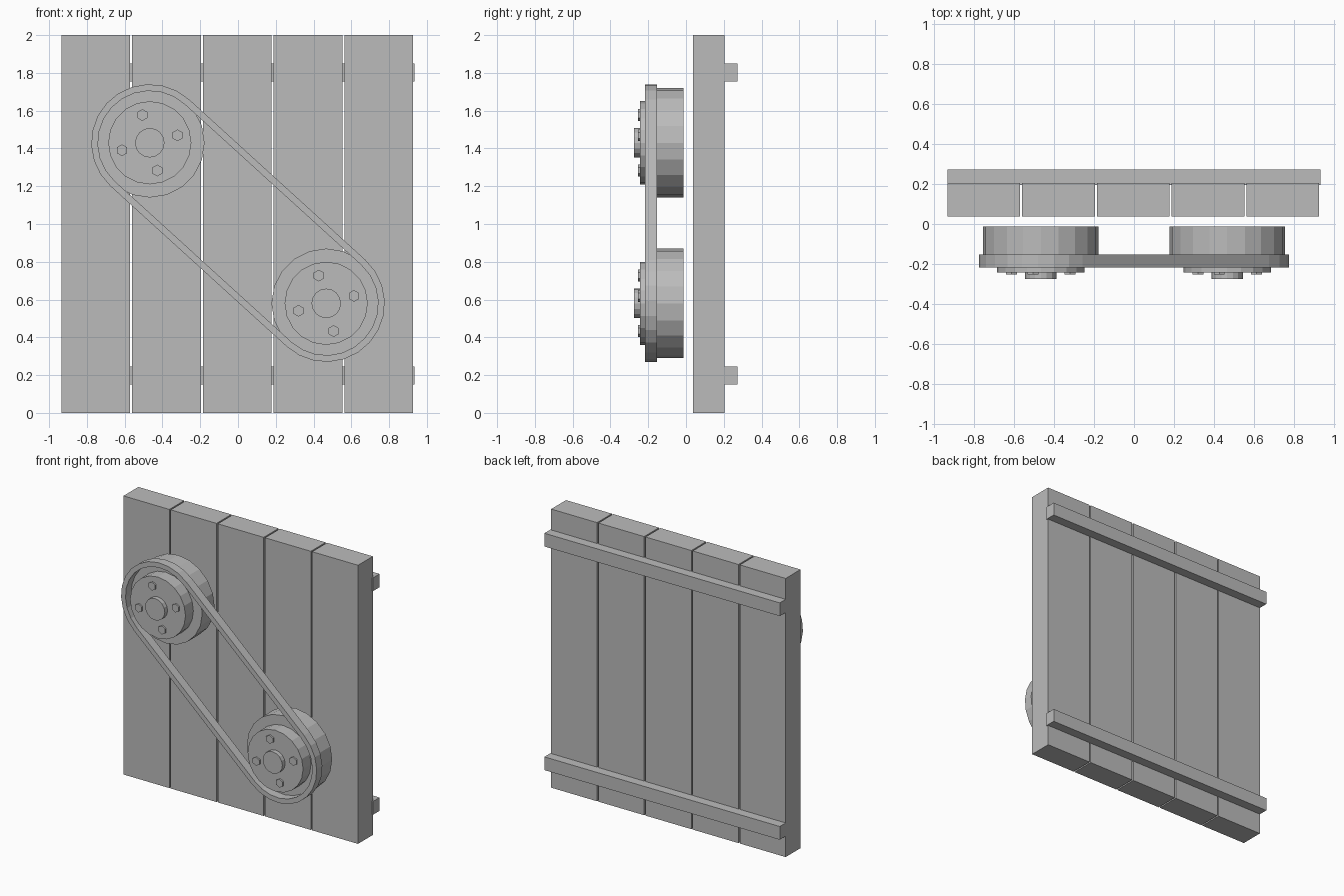
import bpy, bmesh
from math import sin, cos, pi, atan2, acos, radians
from mathutils import Vector, Matrix

if "Cube" in bpy.data.objects:
    bpy.data.objects.remove(bpy.data.objects["Cube"])

grey = bpy.data.materials.new("plain_grey")
grey.use_nodes = True
GREY = (0.5, 0.5, 0.5, 1)
grey.diffuse_color = GREY
grey.node_tree.nodes["Principled BSDF"].inputs["Base Color"].default_value = GREY


def finish(name, bm):
    bmesh.ops.recalc_face_normals(bm, faces=bm.faces)
    mesh = bpy.data.meshes.new(name)
    bm.to_mesh(mesh)
    bm.free()
    mesh.materials.append(grey)
    obj = bpy.data.objects.new(name, mesh)
    bpy.context.collection.objects.link(obj)
    return obj


def box(name, x, y, z):
    """Box from (min, max) pairs on each axis."""
    bm = bmesh.new()
    size = [b - a for a, b in (x, y, z)]
    mid = [(a + b) / 2 for a, b in (x, y, z)]
    bmesh.ops.create_cube(bm, size=1, matrix=Matrix.Translation(mid) @ Matrix.Diagonal((*size, 1)))
    return finish(name, bm)


def disc(name, centre, radius, front, back, sides, turn=0):
    """Prism along y around a centre in the xz plane."""
    bm = bmesh.new()
    place = Matrix.Translation((centre[0], (front + back) / 2, centre[1]))
    spin = Matrix.Rotation(turn, 4, 'Y') @ Matrix.Rotation(pi / 2, 4, 'X')
    bmesh.ops.create_cone(bm, cap_ends=True, segments=sides, radius1=radius, radius2=radius,
                          depth=back - front, matrix=place @ spin)
    return finish(name, bm)


# Plank wall and its two back battens
for i in range(5):
    left = -0.935 + i * 0.3745
    box(f"plank_{i + 1}", (left, left + 0.364), (0.037, 0.205), (0, 2))
for name, low in (("lower_batten", 0.15), ("upper_batten", 1.755)):
    box(name, (-0.935, 0.934), (0.195, 0.272), (low, low + 0.095))

# Pulleys with face plate, axle and four bolts
CENTRES = {"upper": Vector((-0.467, 1.43)), "lower": Vector((0.467, 0.58))}
for side, c in CENTRES.items():
    disc(f"{side}_pulley_drum", c, 0.29, -0.153, -0.013, 20)
    disc(f"{side}_pulley_plate", c, 0.22, -0.243, -0.15, 20)
    disc(f"{side}_axle", c, 0.078, -0.275, -0.24, 16)
    for k in range(4):
        a = radians(15 + 90 * k)
        spot = c + 0.152 * Vector((cos(a), sin(a)))
        disc(f"{side}_bolt_{k + 1}", spot, 0.031, -0.254, -0.24, 6)

# Belt looped round both pulleys
axis = CENTRES["lower"] - CENTRES["upper"]
along = atan2(axis.y, axis.x)
STEPS = 12
bm = bmesh.new()
rings = []
for side, start in (("upper", along + pi / 2), ("lower", along - pi / 2)):
    for k in range(STEPS + 1):
        a = start + pi * k / STEPS
        d = Vector((cos(a), sin(a)))
        ring = []
        for r, y in ((0.31, -0.217), (0.31, -0.153), (0.275, -0.153), (0.275, -0.217)):
            p = CENTRES[side] + r * d
            ring.append(bm.verts.new((p.x, y, p.y)))
        rings.append(ring)
for a, b in zip(rings, rings[1:] + rings[:1]):
    for i in range(4):
        j = (i + 1) % 4
        bm.faces.new((a[i], a[j], b[j], b[i]))
finish("belt", bm)
